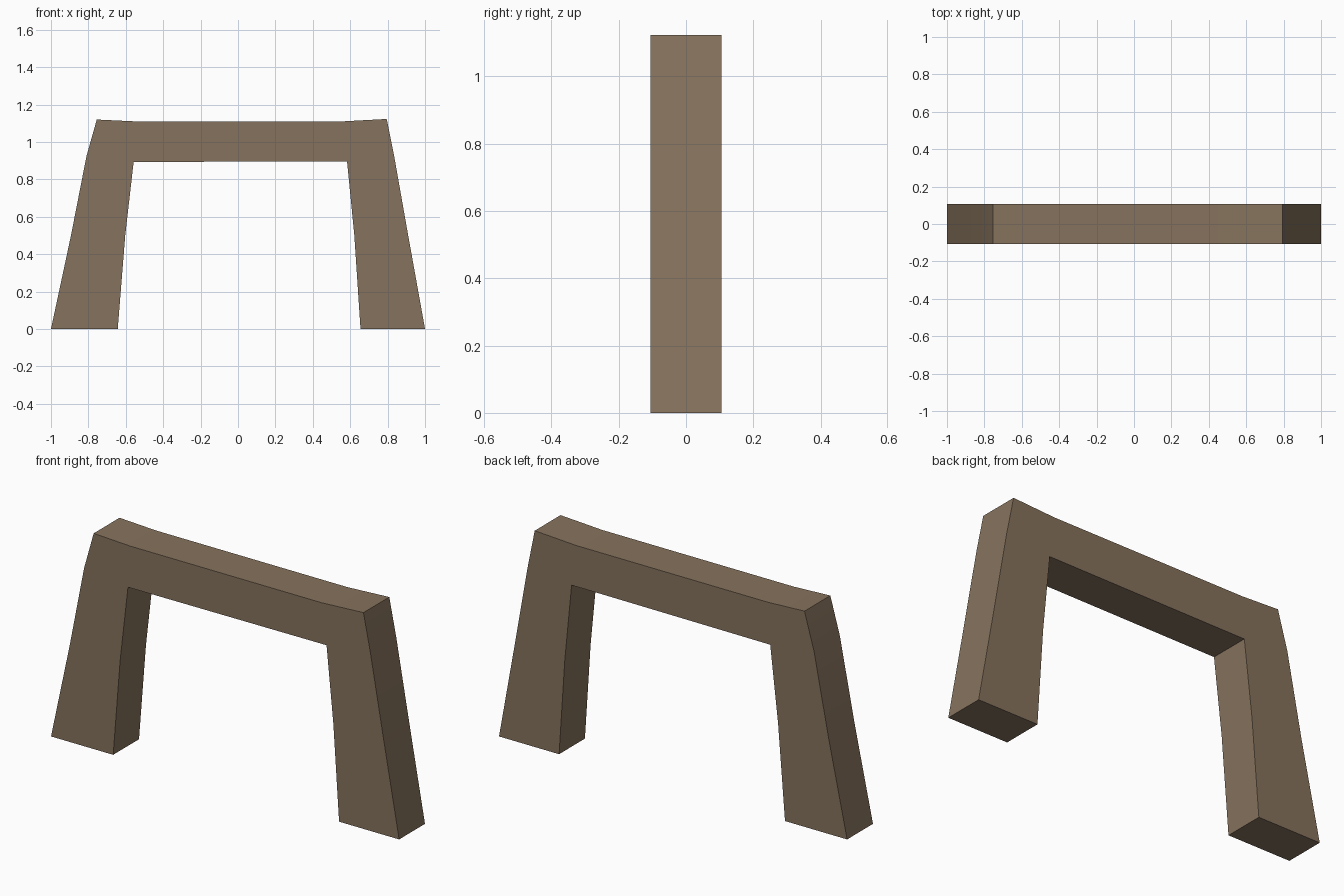
import bpy, bmesh, math

if "Cube" in bpy.data.objects:
    bpy.data.objects.remove(bpy.data.objects["Cube"])

# Frame outline in the front plane (x, z): outer edge left to right, then inner edge back
OUTLINE = [
    (-1.0, 0.0), (-0.893, 0.5), (-0.81, 0.925), (-0.755, 1.12),
    (-0.545, 1.11), (0.555, 1.11), (0.795, 1.123),
    (0.835, 0.925), (0.91, 0.5), (1.0, 0.0),
    (0.655, 0.0), (0.622, 0.5), (0.583, 0.897),
    (-0.558, 0.893), (-0.603, 0.5), (-0.643, 0.0),
]
HALF_DEPTH = 0.106

wood = bpy.data.materials.new("brown wood")
wood.diffuse_color = (0.24, 0.17, 0.11, 1.0)
wood.use_nodes = True
wood.node_tree.nodes["Principled BSDF"].inputs["Base Color"].default_value = wood.diffuse_color

# Extrude the outline from front to back
bm = bmesh.new()
front = bm.faces.new([bm.verts.new((x, -HALF_DEPTH, z)) for x, z in OUTLINE])
extruded = bmesh.ops.extrude_face_region(bm, geom=[front], use_keep_orig=True)
bmesh.ops.translate(
    bm, vec=(0, 2 * HALF_DEPTH, 0),
    verts=[v for v in extruded["geom"] if isinstance(v, bmesh.types.BMVert)])
bmesh.ops.recalc_face_normals(bm, faces=bm.faces)

mesh = bpy.data.meshes.new("door_frame")
bm.to_mesh(mesh)
bm.free()
mesh.materials.append(wood)

frame = bpy.data.objects.new("door_frame", mesh)
bpy.context.collection.objects.link(frame)

# Soften the slight bends, keep the corners crisp
bpy.context.view_layer.objects.active = frame
frame.select_set(True)
bpy.ops.object.shade_smooth_by_angle(angle=math.radians(30))
